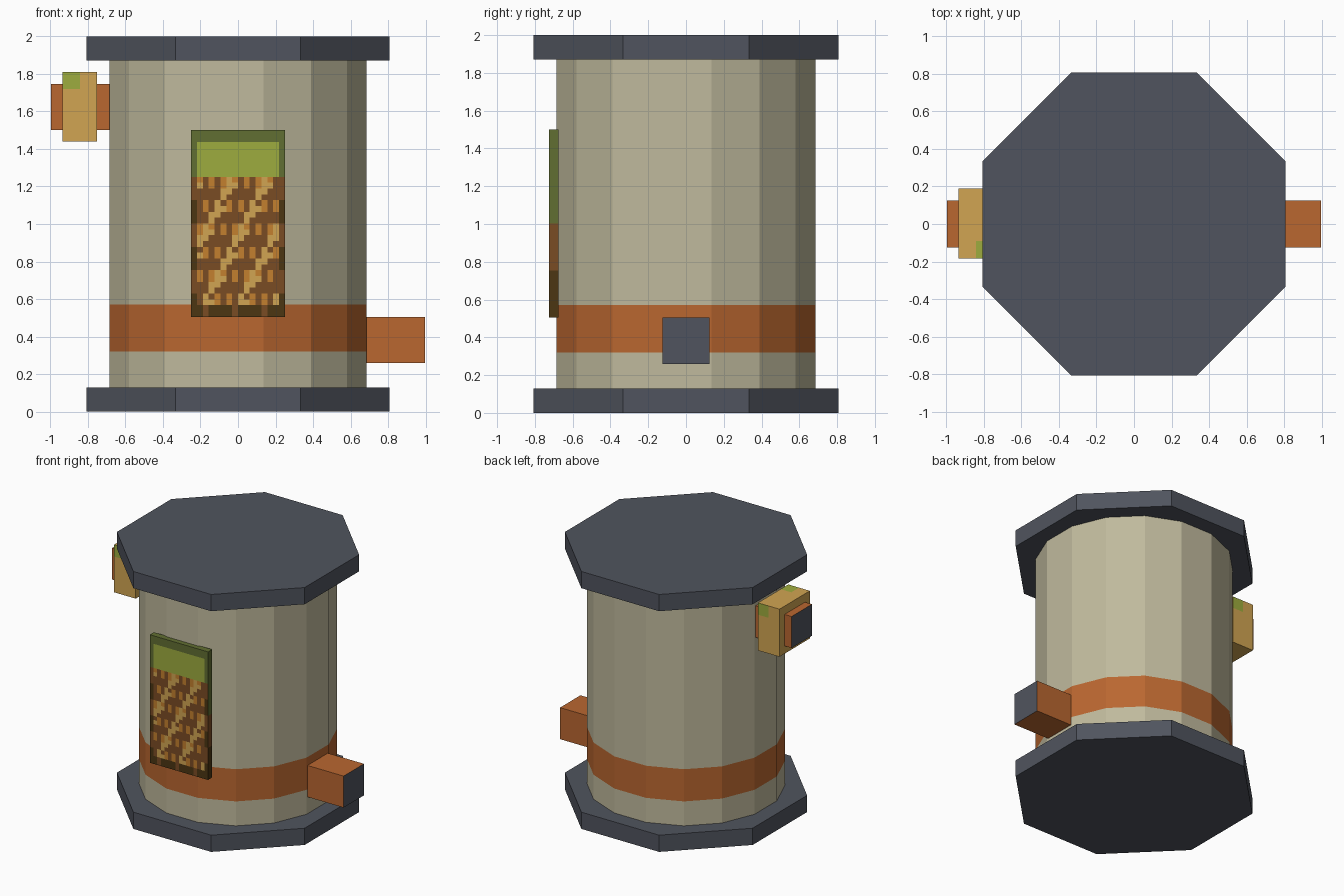
import bpy, bmesh, math
from mathutils import Matrix

cube = bpy.data.objects.get("Cube")
if cube:
    bpy.data.objects.remove(cube)


def material(name, *srgb):
    """Flat material from 0-255 sRGB values, stored as linear."""
    lin = [((c / 255 + 0.055) / 1.055) ** 2.4 for c in srgb] + [1]
    mat = bpy.data.materials.new(name)
    mat.use_nodes = True
    mat.diffuse_color = lin
    node = mat.node_tree.nodes["Principled BSDF"]
    node.inputs["Base Color"].default_value = lin
    node.inputs["Roughness"].default_value = 0.9
    return mat


slate = material("slate", 80, 84, 94)
cream = material("cream", 192, 186, 157)
rust = material("rust", 186, 103, 48)
gold = material("gold", 209, 165, 82)
lime = material("lime", 158, 172, 62)
olive = material("olive", 97, 110, 50)
brown = material("brown", 122, 76, 36)
amber = material("amber", 196, 128, 46)
umber = material("umber", 76, 54, 18)


def finish(bm, name, mats, rule=None):
    """Turn the bmesh into an object, colouring faces by a rule."""
    bmesh.ops.recalc_face_normals(bm, faces=bm.faces)
    if rule:
        for f in bm.faces:
            f.material_index = rule(f.calc_center_median(), f.normal)
    me = bpy.data.meshes.new(name)
    bm.to_mesh(me)
    bm.free()
    for m in mats:
        me.materials.append(m)
    ob = bpy.data.objects.new(name, me)
    bpy.context.collection.objects.link(ob)
    return ob


def prism(name, sides, apothem, z0, z1, mats, cuts=(), rule=None):
    """Upright regular prism with a flat side to the front."""
    bm = bmesh.new()
    r = apothem / math.cos(math.pi / sides)
    bmesh.ops.create_cone(
        bm, cap_ends=True, segments=sides, radius1=r, radius2=r, depth=z1 - z0,
        matrix=Matrix.Translation((0, 0, (z0 + z1) / 2))
        @ Matrix.Rotation(math.pi / sides, 4, "Z"))
    for z in cuts:
        bmesh.ops.bisect_plane(bm, geom=bm.verts[:] + bm.edges[:] + bm.faces[:],
                               plane_co=(0, 0, z), plane_no=(0, 0, 1))
    return finish(bm, name, mats, rule)


def box(name, lo, hi, mats, cuts=(), rule=None):
    """Box between two corners, sliced by (axis, position) cuts."""
    bm = bmesh.new()
    bmesh.ops.create_cube(bm, size=1)
    for v in bm.verts:
        v.co = [(a + b) / 2 + c * (b - a) for a, b, c in zip(lo, hi, v.co)]
    for axis, pos in cuts:
        no = [int(i == axis) for i in range(3)]
        bmesh.ops.bisect_plane(bm, geom=bm.verts[:] + bm.edges[:] + bm.faces[:],
                               plane_co=[n * pos for n in no], plane_no=no)
    return finish(bm, name, mats, rule)


# Tank body with a painted band
prism("tank_body", 16, 0.685, 0.1, 1.9, [cream, rust], cuts=(0.32, 0.57),
      rule=lambda c, n: int(0.32 < c.z < 0.57 and abs(n.z) < 0.5))

# Octagonal base and lid
for name, z in (("base_plate", 0), ("lid_plate", 1.87)):
    prism(name, 8, 0.807, z, z + 0.13, [slate])

# Square pipes with dark open ends
for name, side, z in (("outlet_pipe", 1, 0.26), ("inlet_pipe", -1, 1.5)):
    x = sorted((side * 0.6, side * 0.995))
    box(name, (x[0], -0.125, z), (x[1], 0.125, z + 0.245), [rust, slate],
        rule=lambda c, n: int(abs(n.x) > 0.5))


# Collar around the inlet, with a lime patch in one corner of some faces
def collar_rule(c, n):
    outer, high = c.x < -0.842, c.z > 1.718
    if abs(n.y) > 0.5:
        return int(high and outer == (n.y < 0))
    return int(n.z > 0.5 and not outer and c.y < -0.09)


box("inlet_collar", (-0.935, -0.185, 1.44), (-0.75, 0.188, 1.81), [gold, lime],
    cuts=((0, -0.842), (1, -0.09), (2, 1.718)), rule=collar_rule)

# Front window: a gridded plate showing the filling under a lime space
COLS, ROWS, BOTTOM, TOP = 16, 32, 0.505, 1.5
LIME, OLIVE, BROWN, AMBER, UMBER, GOLD = range(6)


def window_rule(c, n):
    if n.y > -0.5:
        return OLIVE if c.z > 1 else BROWN if c.z > 0.75 else UMBER
    col = int((c.x + 0.25) / 0.5 * COLS)
    row = int((TOP - c.z) / (TOP - BOTTOM) * ROWS)
    edge = col in (0, COLS - 1)
    if row < 8:
        return OLIVE if edge or row < 2 else LIME
    r = row - 8
    if row >= ROWS - 2:
        return BROWN if col % 5 == 2 else UMBER
    if edge:
        return UMBER if r % 8 > 3 else BROWN
    streak = (col + r // 2) % 6
    if streak == 0 or (streak == 1 and r % 4 in (1, 2)):
        return GOLD
    return AMBER if r % 4 < 2 and (col + r // 4) % 2 else BROWN


bm = bmesh.new()
bmesh.ops.create_grid(bm, x_segments=COLS, y_segments=ROWS, size=0.5)
for v in bm.verts:
    v.co = (v.co.x * 0.5, -0.725, BOTTOM + (v.co.y + 0.5) * (TOP - BOTTOM))
rim = [e for e in bm.edges if e.is_boundary]
wall = bmesh.ops.extrude_edge_only(bm, edges=rim)["geom"]
for v in wall:
    if isinstance(v, bmesh.types.BMVert):
        v.co.y = -0.675
bmesh.ops.holes_fill(bm, edges=[e for e in bm.edges if e.is_boundary], sides=0)
finish(bm, "front_window", [lime, olive, brown, amber, umber, gold], window_rule)
